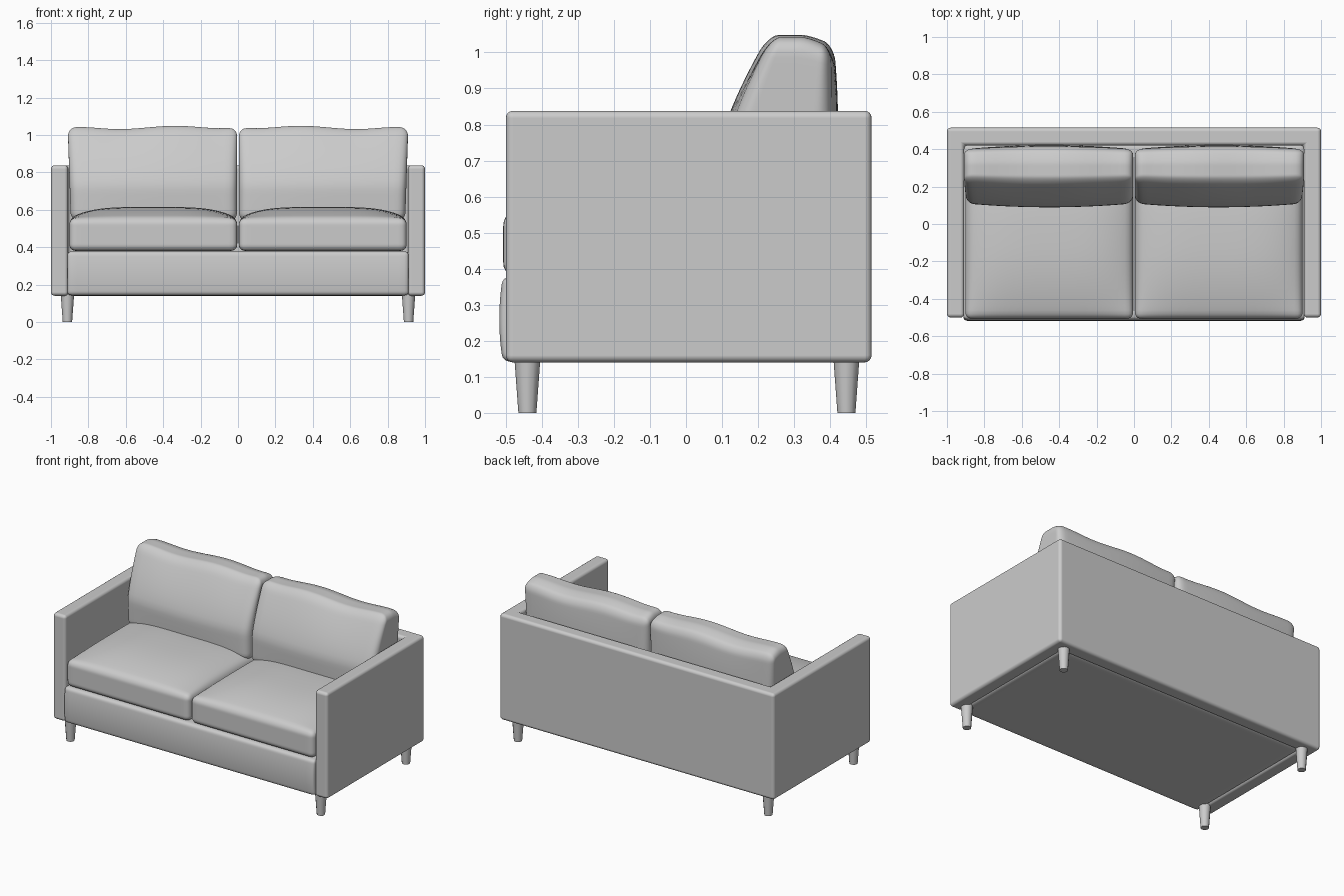
import bpy, bmesh, math
from mathutils import Vector

if "Cube" in bpy.data.objects:
    bpy.data.objects.remove(bpy.data.objects["Cube"])

fabric = bpy.data.materials.new("grey fabric")
fabric.diffuse_color = (0.6, 0.6, 0.6, 1)
fabric.use_nodes = True
fabric.node_tree.nodes["Principled BSDF"].inputs["Base Color"].default_value = fabric.diffuse_color


def add(name, bm):
    bmesh.ops.recalc_face_normals(bm, faces=bm.faces)
    for f in bm.faces:
        f.smooth = True
    mesh = bpy.data.meshes.new(name)
    bm.to_mesh(mesh)
    bm.free()
    mesh.materials.append(fabric)
    ob = bpy.data.objects.new(name, mesh)
    bpy.context.collection.objects.link(ob)
    return ob


def soft_box(name, lo, hi, r, deform, cuts=27):
    """Rounded box between two corners, then bent by deform(point, unit_point)."""
    lo, hi = Vector(lo), Vector(hi)
    mid, half = (lo + hi) / 2, (hi - lo) / 2
    bm = bmesh.new()
    bmesh.ops.create_cube(bm, size=2)
    bmesh.ops.subdivide_edges(bm, edges=bm.edges[:], cuts=cuts, use_grid_fill=True)
    for v in bm.verts:
        # pack the grid towards the edges, then round them
        p = Vector([math.sin(c * math.pi / 2) * h for c, h in zip(v.co, half)])
        core = Vector([max(-h + r, min(h - r, c)) for c, h in zip(p, half)])
        d = p - core
        p = core + d.normalized() * r
        unit = Vector([c / h for c, h in zip(p, half)])
        v.co = deform(mid + p, unit)
    return add(name, bm)


# U-shaped frame: both arms and the back in one shell
outline = [(-1, -0.5), (-0.908, -0.5), (-0.908, 0.42), (0.908, 0.42),
           (0.908, -0.5), (1, -0.5), (1, 0.515), (-1, 0.515)]
bm = bmesh.new()
face = bm.faces.new([bm.verts.new((x, y, 0.14)) for x, y in outline])
ext = bmesh.ops.extrude_face_region(bm, geom=[face])
for v in ext["geom"]:
    if isinstance(v, bmesh.types.BMVert):
        v.co.z = 0.838
frame = add("arms_and_back", bm)
bev = frame.modifiers.new("soft edges", "BEVEL")
bev.width, bev.segments = 0.02, 4
bev.limit_method = "ANGLE"
bev.harden_normals = True


# Base under the seat, with a slightly bulging front
def base_shape(p, u):
    if u.y < 0:
        p.y -= 0.01 * (1 - u.z ** 2) * -u.y
    return p


soft_box("base", (-0.912, -0.508, 0.142), (0.912, 0.43, 0.378), 0.02, base_shape)


# Seat cushions with a crowned top
def seat_shape(p, u):
    if u.z > 0:
        p.z += 0.06 * u.z * (1 - u.x ** 4) * (1 - abs(u.y) ** 2.5)
    return p


# Back cushions: sloping front, crowned faces, wavy top
def back_shape(p, u):
    side = 1 if p.x > 0 else -1
    crown = (1 - u.x ** 2) * (1 - u.z ** 2 * 0.5)
    lean = 0.13 * max(0, (p.z - 0.72) / 0.32) ** 1.3
    p.y += u.y * 0.022 * crown + lean * (1 - u.y) / 2
    up = max(0, u.z)
    p.z -= up * 0.03 * max(0, u.y) ** 1.5
    p.z += up * 0.009 * math.cos((abs(p.x) - 0.33) * math.pi / 0.3) * (1 - u.x ** 4)
    p.x += side * 0.008 * u.z * (u.x * side + 1) / 2
    return p


for side, word in ((-1, "left"), (1, "right")):
    a, b = sorted((side * 0.004, side * 0.902))
    soft_box(word + "_seat_cushion", (a, -0.507, 0.38), (b, 0.40, 0.555), 0.035, seat_shape)
    a, b = sorted((side * 0.005, side * 0.902))
    soft_box(word + "_back_cushion", (a, 0.11, 0.54), (b, 0.40, 1.04), 0.045, back_shape)

# Tapered legs
for sx, wx in ((-1, "left"), (1, "right")):
    for y, wy in ((-0.44, "front"), (0.445, "back")):
        bm = bmesh.new()
        bmesh.ops.create_cone(bm, cap_ends=True, segments=12, radius1=0.025,
                              radius2=0.036, depth=0.15)
        bmesh.ops.translate(bm, verts=bm.verts, vec=(sx * 0.912, y, 0.075))
        leg = add(f"{wy}_{wx}_leg", bm)
        bpy.ops.object.select_all(action="DESELECT")
        leg.select_set(True)
        bpy.context.view_layer.objects.active = leg
        bpy.ops.object.shade_smooth_by_angle(angle=math.radians(40))
